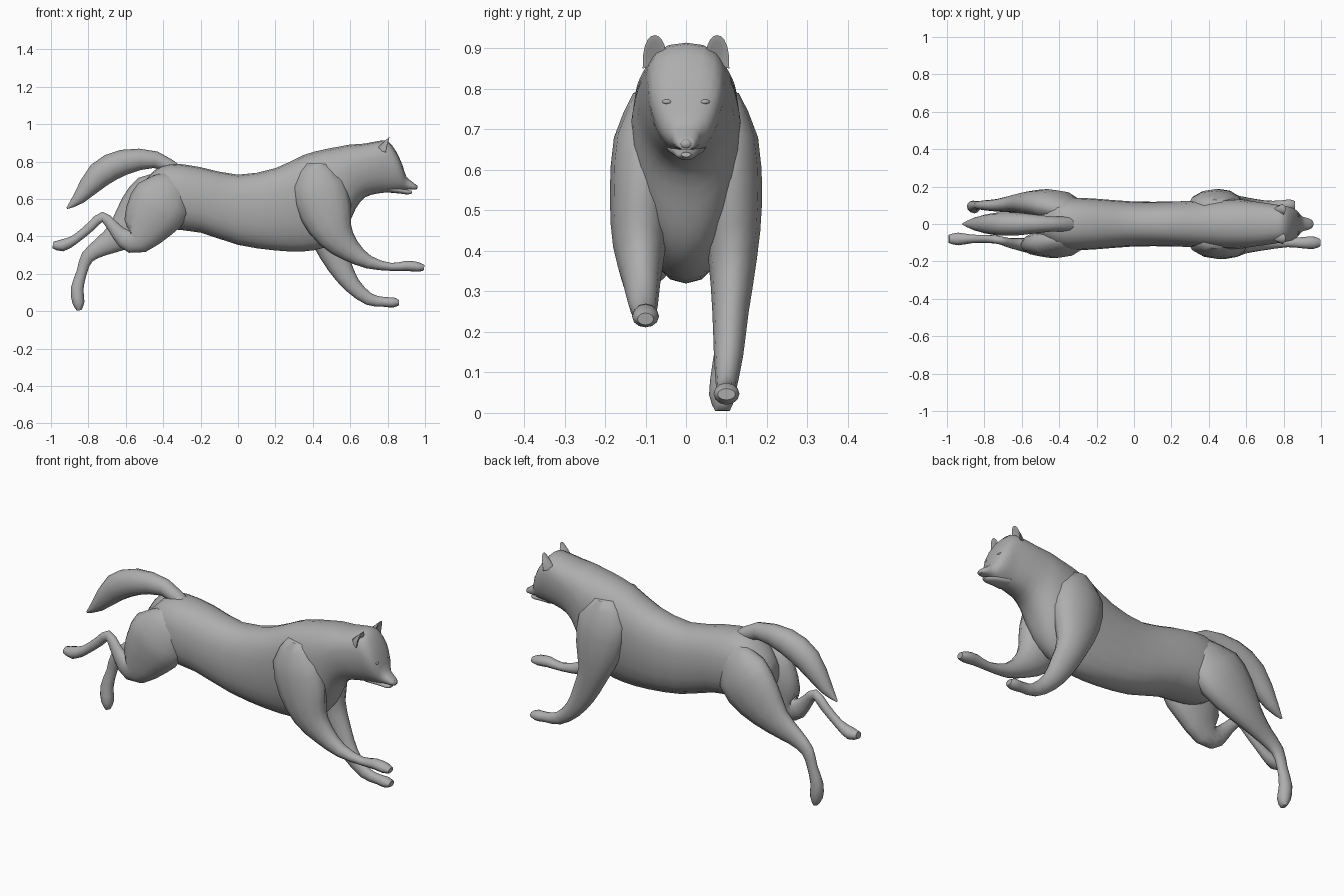
import bpy
import bmesh
from math import sin, cos, pi, copysign
from mathutils import Vector

cube = bpy.data.objects.get("Cube")
if cube:
    bpy.data.objects.remove(cube, do_unlink=True)

fur = bpy.data.materials.new("grey_fur")
fur.use_nodes = True
fur.diffuse_color = (0.42, 0.42, 0.42, 1)
fur.node_tree.nodes["Principled BSDF"].inputs["Base Color"].default_value = fur.diffuse_color


def finish(name, bm, sharp=60):
    """Turn a bmesh into a smooth shaded object."""
    bmesh.ops.recalc_face_normals(bm, faces=bm.faces)
    mesh = bpy.data.meshes.new(name)
    bm.to_mesh(mesh)
    bm.free()
    mesh.materials.append(fur)
    obj = bpy.data.objects.new(name, mesh)
    bpy.context.collection.objects.link(obj)
    bpy.ops.object.select_all(action="DESELECT")
    obj.select_set(True)
    bpy.context.view_layer.objects.active = obj
    bpy.ops.object.shade_smooth_by_angle(angle=sharp * pi / 180)
    return obj


def refine(points):
    """Insert a smooth in-between point in every segment."""
    pts = [Vector(p) for p in points]
    result = []
    for i in range(len(pts) - 1):
        before, after = pts[max(i - 1, 0)], pts[min(i + 2, len(pts) - 1)]
        result += [pts[i], (pts[i] + pts[i + 1]) * 0.5625 - (before + after) * 0.0625]
    return result + [pts[-1]]


def skin(name, rings):
    """Bridge closed rings of points and cap both ends."""
    bm = bmesh.new()
    loops = [[bm.verts.new(p) for p in ring] for ring in rings]
    n = len(loops[0])
    for a, b in zip(loops, loops[1:]):
        for i in range(n):
            j = (i + 1) % n
            bm.faces.new((a[i], a[j], b[j], b[i]))
    bm.faces.new(loops[0])
    bm.faces.new(loops[-1])
    return finish(name, bm)


def limb(name, points, sides=12):
    """Tube along a path of (x, y, z, radius in the side plane, radius across)."""
    pts = refine(points)
    rings = []
    for i, (x, y, z, depth, across) in enumerate(pts):
        step = pts[min(i + 1, len(pts) - 1)] - pts[max(i - 1, 0)]
        tangent = Vector((step[0], 0, step[2])).normalized()
        normal = Vector((-tangent.z, 0, tangent.x))
        angles = [2 * pi * k / sides for k in range(sides)]
        rings.append([Vector((x, y + across * cos(a), z)) + normal * depth * sin(a)
                      for a in angles])
    return skin(name, rings)


def trunk(name, stations, sides=20, power=0.85):
    """Upright egg sections from (x, top, bottom, half width, top heaviness)."""
    rings = []
    for x, top, bottom, width, heavy in refine(stations):
        ring = []
        for k in range(sides):
            c, s = cos(2 * pi * k / sides), sin(2 * pi * k / sides)
            side = copysign(abs(c) ** power, c) * width * (1 + heavy * s)
            rise = copysign(abs(s) ** power, s) * (top - bottom) / 2
            ring.append(Vector((x, side, (top + bottom) / 2 + rise)))
        rings.append(ring)
    return skin(name, rings)


# Torso, neck, and head in one flowing form
trunk("body_and_head", [
    (-.53, .66, .53, .05, 0),
    (-.45, .75, .47, .11, 0),
    (-.36, .79, .44, .14, 0),
    (-.2, .77, .42, .135, 0),
    (0, .73, .355, .12, 0),
    (.2, .765, .325, .12, .1),
    (.35, .835, .32, .125, .2),
    (.46, .865, .34, .13, .25),
    (.54, .88, .39, .13, .25),
    (.59, .89, .46, .125, .25),
    (.63, .893, .55, .12, .2),
    (.68, .897, .61, .115, .15),
    (.75, .91, .63, .105, .15),
    (.8, .91, .635, .095, .2),
    (.845, .855, .64, .085, .25),
    (.878, .785, .645, .064, .2),
    (.9, .72, .65, .04, 0),
    (.935, .69, .65, .03, 0),
    (.955, .673, .65, .018, 0)])

# Lower jaw, tucked under the muzzle
limb("lower_jaw", [
    (.8, 0, .655, .02, .05),
    (.87, 0, .645, .016, .033),
    (.91, 0, .636, .012, .022),
    (.93, 0, .638, .006, .012)])

# Tail, arching up then back
limb("tail", [
    (-.31, 0, .74, .03, .04),
    (-.44, 0, .81, .045, .04),
    (-.61, 0, .797, .068, .06),
    (-.74, 0, .73, .07, .06),
    (-.85, 0, .605, .035, .035),
    (-.915, 0, .55, .004, .005)])

# Front leg reaching high
limb("front_leg_high", [
    (.43, -.09, .79, .06, .04),
    (.43, -.1, .68, .14, .078),
    (.47, -.11, .53, .14, .078),
    (.52, -.115, .41, .1, .065),
    (.6, -.11, .325, .062, .047),
    (.7, -.105, .262, .035, .035),
    (.82, -.1, .237, .021, .024),
    (.9, -.1, .243, .027, .03),
    (.96, -.1, .237, .026, .033),
    (.995, -.1, .232, .015, .02)])

# Front leg reaching low
limb("front_leg_low", [
    (.43, .09, .79, .06, .04),
    (.43, .1, .68, .14, .078),
    (.45, .11, .52, .13, .078),
    (.48, .115, .38, .085, .06),
    (.54, .11, .25, .066, .045),
    (.61, .105, .14, .045, .036),
    (.7, .1, .065, .033, .026),
    (.78, .1, .05, .026, .025),
    (.83, .1, .047, .027, .032),
    (.86, .1, .046, .014, .022)])

# Hind leg folded up behind
limb("hind_leg_folded", [
    (-.33, -.07, .72, .06, .04),
    (-.4, -.1, .6, .16, .08),
    (-.48, -.105, .48, .14, .07),
    (-.545, -.115, .385, .085, .045),
    (-.61, -.11, .39, .05, .034),
    (-.67, -.1, .455, .032, .026),
    (-.725, -.085, .505, .027, .022),
    (-.785, -.08, .455, .025, .022),
    (-.87, -.08, .385, .024, .023),
    (-.94, -.08, .352, .032, .034),
    (-.99, -.08, .355, .018, .022)])

# Hind leg stretched toward the ground
limb("hind_leg_stretched", [
    (-.33, .07, .72, .06, .04),
    (-.41, .1, .61, .16, .08),
    (-.52, .11, .5, .145, .072),
    (-.63, .11, .405, .085, .05),
    (-.73, .1, .345, .052, .034),
    (-.805, .1, .29, .036, .026),
    (-.835, .1, .21, .028, .022),
    (-.86, .095, .12, .034, .03),
    (-.853, .09, .045, .032, .033),
    (-.85, .09, .005, .012, .018)])


def ellipsoid(name, place, size):
    bm = bmesh.new()
    bmesh.ops.create_uvsphere(bm, u_segments=12, v_segments=8, radius=1)
    bmesh.ops.scale(bm, vec=size, verts=bm.verts)
    bmesh.ops.translate(bm, vec=place, verts=bm.verts)
    return finish(name, bm)


def ear(name, side):
    """Rounded pointed cup, open toward the face."""
    bm = bmesh.new()
    steps = 10
    rim = []
    for k in range(steps + 1):
        a = pi * k / steps
        rim.append(Vector((.79 + .02 * sin(a), side * (.077 - .03 * cos(a)),
                           .85 + .083 * sin(a) ** .7)))
    outer = [bm.verts.new(p) for p in rim]
    centre = Vector((.785, side * .077, .86))
    inner = [bm.verts.new(p.lerp(centre, .25) + Vector((.002, 0, 0))) for p in rim]
    hollow = bm.verts.new((.77, side * .077, .87))
    back = bm.verts.new((.735, side * .077, .865))
    for i in range(steps):
        bm.faces.new((outer[i], outer[i + 1], inner[i + 1], inner[i]))
        bm.faces.new((inner[i], inner[i + 1], hollow))
        bm.faces.new((outer[i + 1], outer[i], back))
    return finish(name, bm, 50)


# Ears and eyes on both sides of the head, and the nose
for side, label in ((1, "far"), (-1, "near")):
    ear("ear_" + label, side)
    ellipsoid("eye_" + label, (.872, side * .046, .768), (.012, .014, .007))
ellipsoid("nose", (.95, 0, .664), (.011, .015, .012))
